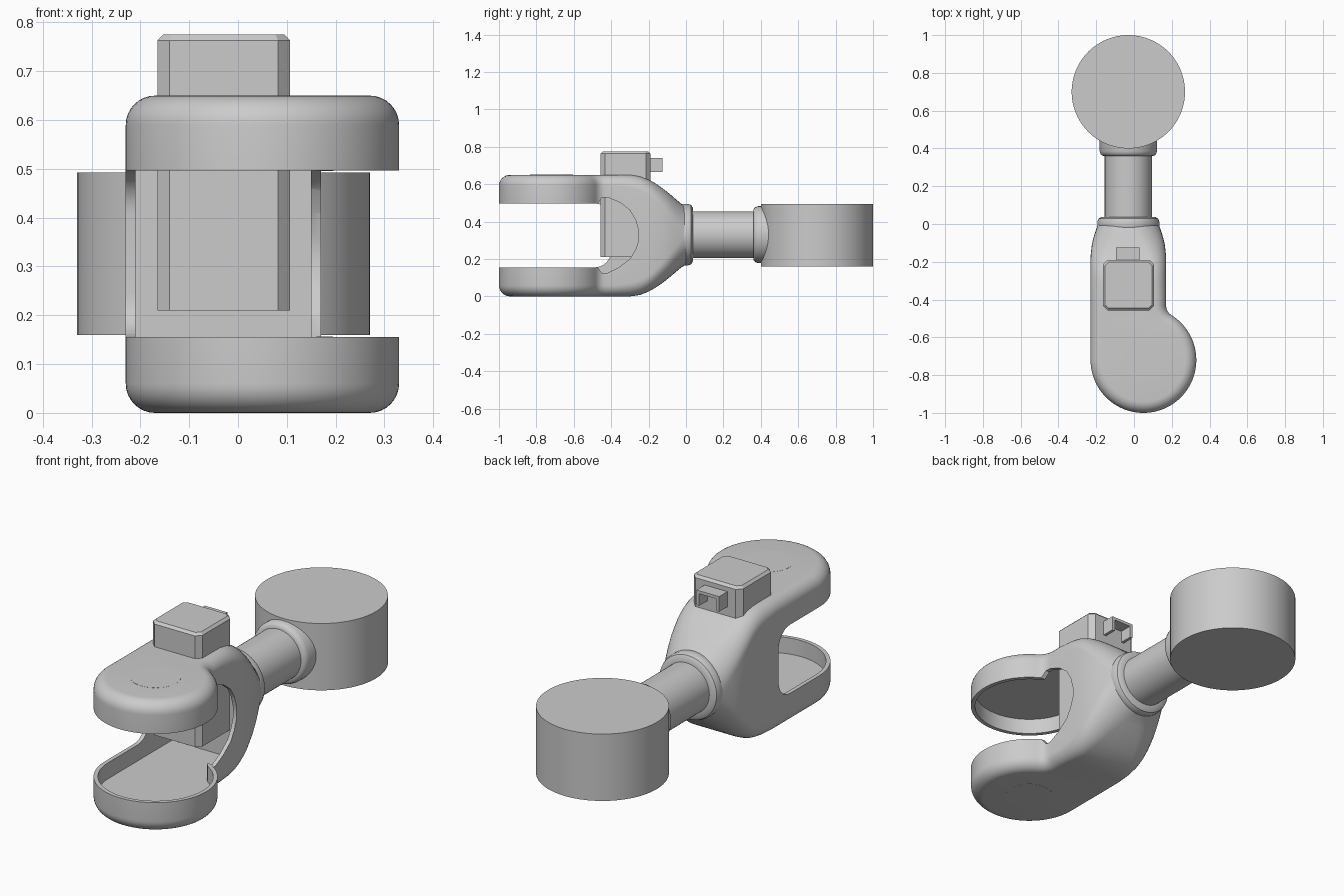
import bpy, bmesh
from math import sin, cos, pi, radians, atan2, sqrt

if "Cube" in bpy.data.objects:
    bpy.data.objects.remove(bpy.data.objects["Cube"])

ZC = 0.325                       # mid height of the body
AX, AZ = -0.03, 0.33             # shaft axis


def finish(name, bm, angle=35):
    bmesh.ops.remove_doubles(bm, verts=bm.verts, dist=1e-5)
    bmesh.ops.recalc_face_normals(bm, faces=bm.faces)
    me = bpy.data.meshes.new(name)
    bm.to_mesh(me)
    bm.free()
    ob = bpy.data.objects.new(name, me)
    bpy.context.collection.objects.link(ob)
    smooth(ob, angle)
    return ob


def smooth(ob, angle=35):
    bpy.ops.object.select_all(action='DESELECT')
    ob.select_set(True)
    bpy.context.view_layer.objects.active = ob
    bpy.ops.object.shade_smooth_by_angle(angle=radians(angle))


def lerp(table, y):
    if y <= table[0][0]:
        return table[0][1]
    for (a, va), (b, vb) in zip(table, table[1:]):
        if y <= b:
            t = (y - a) / (b - a)
            return va + (vb - va) * t
    return table[-1][1]


def prism(name, pts, x0, x1):
    """Extrude a YZ profile along x."""
    bm = bmesh.new()
    f = bm.faces.new([bm.verts.new((x0, y, z)) for y, z in pts])
    r = bmesh.ops.extrude_face_region(bm, geom=[f])
    for v in r['geom']:
        if isinstance(v, bmesh.types.BMVert):
            v.co.x = x1
    return finish(name, bm)


def box(bm, x0, x1, y0, y1, z0, z1):
    vs = bmesh.ops.create_cube(bm, size=1)['verts']
    for v in vs:
        v.co = ((x0 + x1) / 2 + v.co.x * (x1 - x0), (y0 + y1) / 2 + v.co.y * (y1 - y0),
                (z0 + z1) / 2 + v.co.z * (z1 - z0))


def lathe(name, prof, seg=64):
    """Revolve (radius, y) points about the shaft axis."""
    bm = bmesh.new()
    rings = [[bm.verts.new((AX + r * cos(2 * pi * i / seg), y, AZ + r * sin(2 * pi * i / seg)))
              for i in range(seg)] for r, y in prof]
    for a, b in zip(rings, rings[1:]):
        for i in range(seg):
            j = (i + 1) % seg
            bm.faces.new((a[i], a[j], b[j], b[i]))
    bm.faces.new(rings[0])
    bm.faces.new(rings[-1])
    return finish(name, bm)


def disc(name, x, y, r, z0, z1, seg=96):
    bm = bmesh.new()
    bmesh.ops.create_cone(bm, cap_ends=True, segments=seg, radius1=r, radius2=r, depth=z1 - z0)
    for v in bm.verts:
        v.co.x += x
        v.co.y += y
        v.co.z += (z0 + z1) / 2
    return finish(name, bm)


# Plan outline: round nose with a bulge to the right, straight neck behind
CX, CY, R, RF = 0.05, -0.72, 0.28, 0.06
NARROW = [(-0.17, 0), (-0.10, 0.008), (-0.05, 0.022), (0, 0.04)]
FX = 0.17 + RF
FY = CY + sqrt((R + RF) ** 2 - (FX - CX) ** 2)
TANG = atan2(FY - CY, FX - CX)


def plan(y_end):
    right = []
    for i in range(25):
        a = -pi / 2 + pi / 2 * i / 24
        right.append((CX + R * cos(a), CY + R * sin(a), cos(a), sin(a)))
    for i in range(1, 13):
        a = TANG * i / 12
        right.append((CX + R * cos(a), CY + R * sin(a), cos(a), sin(a)))
    for i in range(1, 7):
        a = pi + TANG * (1 - i / 6)
        right.append((FX + RF * cos(a), FY + RF * sin(a), -cos(a), -sin(a)))
    n = 16
    for i in range(1, n + 1):
        y = FY + (y_end - FY) * i / n
        right.append((0.17 - lerp(NARROW, y), y, 1, 0))
    left = []
    for i, (x, y, nx, ny) in enumerate(right):
        if i < 25:
            left.append((2 * CX - x, y, -nx, ny))
        else:
            left.append((-0.23 + lerp(NARROW, y), y, -1, 0))
    return right, left


def housing(name, y_end, levels, inset, half, fillet):
    right, left = plan(y_end)
    loop = right + left[::-1]
    bm = bmesh.new()
    rings = []
    for t in levels:
        ring = []
        for x, y, nx, ny in loop:
            f, h = fillet(y), half(y)
            d = inset + f * (1 - cos(t))
            s = 1 if t > 0 else -1
            z = ZC + s * (h - f) + f * sin(t)
            ring.append(bm.verts.new((x - nx * d, y - ny * d, z)))
        rings.append(ring)
    m, n = len(loop), len(right)
    for a, b in zip(rings, rings[1:]):
        for i in range(m):
            j = (i + 1) % m
            bm.faces.new((a[i], a[j], b[j], b[i]))
    for ring in (rings[0], rings[-1]):
        for i in range(n - 1):
            bm.faces.new((ring[i], ring[i + 1], ring[m - 2 - i], ring[m - 1 - i]))
    return finish(name, bm)


DROP = [(-0.30, 0), (-0.25, 0.006), (-0.2, 0.025), (-0.16, 0.048), (-0.12, 0.076),
        (-0.08, 0.108), (-0.04, 0.143), (-0.015, 0.163), (0, 0.17)]
FILLET = [(-0.38, 0.06), (-0.2, 0.085), (0, 0.15)]
tops = [1e-6 + pi / 2 * i / 8 for i in range(9)]
body = housing("clevis_housing", 0.0, [-t for t in tops[::-1]] + tops, 0,
               lambda y: 0.325 - lerp(DROP, y), lambda y: lerp(FILLET, y))

# Cutters: hollow inside, front jaw opening, C-shaped side window
cavity = housing("cavity_cutter", -0.22, [-1e-6, 1e-6], 0.02, lambda y: 0.25, lambda y: 0)
jr, jy, z0, z1 = 0.09, -0.40, 0.155, 0.497
jaw_pts = [(-1.2, z0)]
jaw_pts += [(jy - jr + jr * cos(a), z0 + jr + jr * sin(a)) for a in [-pi / 2 + pi / 16 * i for i in range(9)]]
jaw_pts += [(jy - jr + jr * cos(a), z1 - jr + jr * sin(a)) for a in [pi / 16 * i for i in range(9)]]
jaw_pts += [(-1.2, z1)]
jaw = prism("jaw_cutter", jaw_pts, -0.6, 0.6)
window = prism("window_cutter", [(-0.475, 0.16), (-0.45, 0.125), (-0.42, 0.125), (-0.36, 0.155),
                                 (-0.30, 0.20), (-0.27, 0.25), (-0.253, 0.30), (-0.253, 0.35),
                                 (-0.27, 0.41), (-0.30, 0.46), (-0.35, 0.50), (-0.42, 0.53),
                                 (-0.45, 0.53), (-0.475, 0.49)], 0.12, 0.4)
for c in (cavity, jaw, window):
    c.hide_render = True
    mod = body.modifiers.new("cut", 'BOOLEAN')
    mod.operation, mod.solver, mod.object = 'DIFFERENCE', 'EXACT', c
    bpy.context.view_layer.objects.active = body
    bpy.ops.object.modifier_apply(modifier=mod.name)
    bpy.data.objects.remove(c)
smooth(body)

# Flush pivot discs on the top and bottom plates
disc("top_pivot_disc", CX, CY, 0.115, 0.62, 0.6505)
disc("bottom_pivot_disc", CX, CY, 0.115, -0.0005, 0.03)

# Shaft with a rounded collar at each end
lathe("shaft", [(0.12, -0.06), (0.145, -0.045), (0.158, -0.03), (0.164, -0.015), (0.164, 0.012),
                (0.158, 0.028), (0.145, 0.036), (0.125, 0.038), (0.125, 0.36), (0.138, 0.362),
                (0.147, 0.37), (0.152, 0.385), (0.152, 0.47)])
disc("end_drum", AX, 0.70, 0.30, 0.16, 0.493)

# Latch block: chamfered upright block through the top plate
bm = bmesh.new()
box(bm, -0.165, 0.107, -0.457, -0.19, 0.21, 0.775)
edges = [e for e in bm.edges if abs(e.verts[0].co.z - e.verts[1].co.z) > 0.1]
bmesh.ops.bevel(bm, geom=edges, offset=0.025, segments=1, affect='EDGES')
edges = [e for e in bm.edges if all(v.co.z > 0.77 for v in e.verts)]
bmesh.ops.bevel(bm, geom=edges, offset=0.012, segments=1, affect='EDGES')
finish("latch_block", bm, 20)

# Small open hood behind the block
bm = bmesh.new()
box(bm, -0.095, 0.03, -0.20, -0.125, 0.725, 0.74)
box(bm, -0.095, -0.08, -0.20, -0.125, 0.665, 0.725)
box(bm, 0.015, 0.03, -0.20, -0.125, 0.665, 0.725)
finish("latch_hood", bm, 20)
